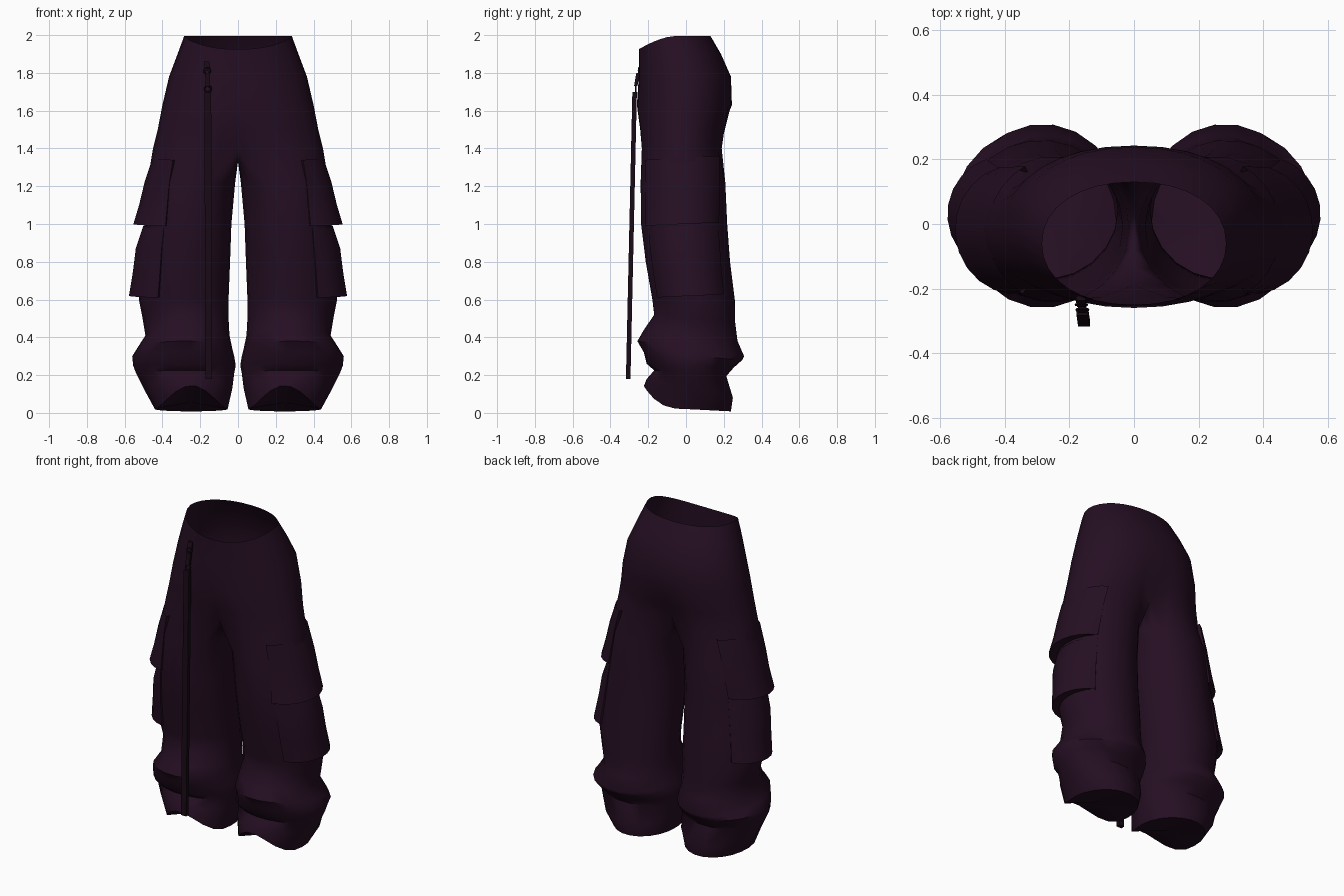
import bpy, bmesh, math
from mathutils import Vector

if "Cube" in bpy.data.objects:
    bpy.data.objects.remove(bpy.data.objects["Cube"])


def material(name, colour):
    m = bpy.data.materials.new(name)
    m.use_nodes = True
    m.diffuse_color = colour
    bsdf = m.node_tree.nodes["Principled BSDF"]
    bsdf.inputs["Base Color"].default_value = colour
    bsdf.inputs["Roughness"].default_value = 0.9
    return m


CLOTH = material("dark plum cloth", (0.018, 0.0045, 0.016, 1))
STRAP = material("black plum webbing", (0.009, 0.003, 0.008, 1))

OUTER, INNER = 16, 6          # segments round the outside and the inseam

# Hip rows: height, half width, front, back, how far the centre seam sinks in
HIPS = [(1.995, .285, -.25, .13, 0), (1.90, .32, -.25, .185, 0), (1.78, .365, -.25, .238, 0),
        (1.63, .40, -.26, .243, 0), (1.50, .425, -.257, .22, .03), (1.40, .45, -.25, .205, .06)]

# Leg rows: height, inseam, outseam, front, back, front lift
LEGS = [(1.40, .0, .45, -.25, .205, 0), (1.22, .015, .48, -.242, .21, 0),
        (1.0, .035, .495, -.24, .22, 0), (.80, .042, .51, -.215, .235, 0),
        (.60, .05, .525, -.18, .26, 0), (.50, .05, .505, -.17, .262, .02),
        (.41, .045, .49, -.225, .275, .03), (.34, .03, .535, -.26, .31, .04),
        (.30, .02, .56, -.225, .30, .02), (.25, .012, .555, -.21, .255, .01),
        (.21, .02, .54, -.17, .215, .015), (.13, .03, .50, -.21, .25, .05),
        (.02, .055, .44, -.225, .24, 0)]


def power(v, p):
    return math.copysign(abs(v) ** p, v)


def hip_point(row, k):
    z, w, f, b, sink = row
    a = math.pi * (k / OUTER - .5)
    s = power(math.sin(a), .93)
    c = 0 if k in (0, OUTER) else math.cos(a) ** .93
    y = (f + b) / 2 + (b - f) / 2 * s
    y -= math.copysign(sink * max(0, 1 - 3 * c), s)
    drop = .07 * max(0, -s) ** 1.6 if row is HIPS[0] else 0
    return Vector((w * c, y, z - drop))


def leg_point(row, a, out=0):
    z, xi, xo, f, b, lift = row
    s, c = math.sin(a), math.cos(a)
    x = (xi + xo) / 2 + (xo - xi) / 2 * c + out * c
    y = (f + b) / 2 + (b - f) / 2 * s + out * s
    if row is LEGS[-1]:                       # hem arches up over the foot
        z += .125 * max(0, -s) ** 3 - .012 * max(0, s)
    return Vector((x, y, z - lift * s))


def row_at(z):
    for hi, lo in zip(LEGS, LEGS[1:]):
        if lo[0] <= z <= hi[0]:
            t = (hi[0] - z) / (hi[0] - lo[0])
            return tuple(p + (q - p) * t for p, q in zip(hi, lo))
    return LEGS[0]


def leg_angles():
    corner = math.radians(130)
    angles = [-corner + 2 * corner * k / OUTER for k in range(OUTER + 1)]
    gap = 2 * (math.pi - corner)
    return angles + [corner + gap * k / INNER for k in range(1, INNER)]


def skin(bm, rows, closed=False):
    for u, v in zip(rows, rows[1:]):
        n = len(u)
        for i in range(n if closed else n - 1):
            j = (i + 1) % n
            bm.faces.new((u[i], v[i], v[j], u[j]))


def finish(name, bm, mat, mirror=False, angle=50):
    bmesh.ops.recalc_face_normals(bm, faces=bm.faces)
    mesh = bpy.data.meshes.new(name)
    bm.to_mesh(mesh)
    bm.free()
    mesh.materials.append(mat)
    ob = bpy.data.objects.new(name, mesh)
    bpy.context.collection.objects.link(ob)
    if mirror:
        mod = ob.modifiers.new("mirror", "MIRROR")
        mod.merge_threshold = .002
    bpy.ops.object.select_all(action="DESELECT")
    ob.select_set(True)
    bpy.context.view_layer.objects.active = ob
    bpy.ops.object.shade_smooth_by_angle(angle=math.radians(angle))


# Trousers: half a hip shell that runs into one leg, mirrored
bm = bmesh.new()
hips = [[bm.verts.new(hip_point(r, k)) for k in range(OUTER + 1)] for r in HIPS]
skin(bm, hips)
crotch = list(hips[-1])
front, back = crotch[0].co.y, crotch[-1].co.y
for k in range(1, INNER):
    t = k / INNER
    sag = 1.40 - .07 * math.sin(math.pi * t) ** .6
    crotch.append(bm.verts.new((0, back + (front - back) * t, sag)))
legs = [[bm.verts.new(leg_point(r, a)) for a in leg_angles()] for r in LEGS[1:]]
skin(bm, [crotch] + legs, closed=True)

# Closed underside of each leg, slightly hollow
hem = legs[-1]
middle = bm.verts.new((.25, .0, .055))
for u, v in zip(hem, hem[1:] + hem[:1]):
    bm.faces.new((u, v, middle))
finish("trousers", bm, CLOTH, mirror=True)


# Cargo pockets: flared shells on the outseam that narrow downwards at the back,
# with a turned-under lower edge
def pocket(name, levels, front, back_top, back_bottom):
    bm = bmesh.new()
    steps = 10
    rows = []
    top, bottom = levels[0][0], levels[-1][0]
    levels = levels + [(bottom + .012, -.02)]
    for z, out in levels:
        rear = back_bottom + (back_top - back_bottom) * (z - bottom) / (top - bottom)
        row = []
        for i in range(-1, steps + 2):
            k = min(max(i, 0), steps)
            t = k / steps
            a = math.radians(-front + (front + rear) * t)
            lift = -.02 if i != k else out * (1 - .85 * (2 * t - 1) ** 2)
            p = leg_point(row_at(z), a, lift)
            p.z += .012 * math.sin(a)
            row.append(bm.verts.new(p))
        rows.append(row)
    skin(bm, rows)
    finish(name, bm, CLOTH, mirror=True, angle=40)


pocket("upper_pockets", [(1.35, -.006), (1.22, .015), (1.1, .036), (1.0, .06)], 60, 62, 51)
pocket("lower_pockets", [(.99, .006), (.87, .037), (.75, .043), (.62, .055)], 56, 51, 46)


# Hanging strap and its clip on the right front of the waist
def bar(name, top, bottom, width, depth):
    bm = bmesh.new()
    bmesh.ops.create_cube(bm, size=1)
    top, bottom = Vector(top), Vector(bottom)
    for v in bm.verts:
        end = top if v.co.z > 0 else bottom
        v.co = end + Vector((v.co.x * width, v.co.y * depth, 0))
    finish(name, bm, STRAP, angle=30)


def ring(name, centre, radius):
    bpy.ops.mesh.primitive_torus_add(location=centre, major_radius=radius, minor_radius=.005,
                                     major_segments=12, minor_segments=6,
                                     rotation=(math.pi / 2, 0, 0))
    ob = bpy.context.object
    ob.name = name
    ob.data.materials.append(STRAP)
    bpy.ops.object.shade_smooth_by_angle()


bar("hanging_strap", (-.16, -.272, 1.70), (-.155, -.306, .18), .036, .024)
bar("clip_body", (-.16, -.254, 1.80), (-.16, -.266, 1.73), .026, .018)
bar("clip_loop", (-.165, -.230, 1.86), (-.162, -.250, 1.81), .03, .014)
ring("upper_clip_ring", (-.163, -.250, 1.81), .016)
ring("lower_clip_ring", (-.16, -.266, 1.715), .017)
